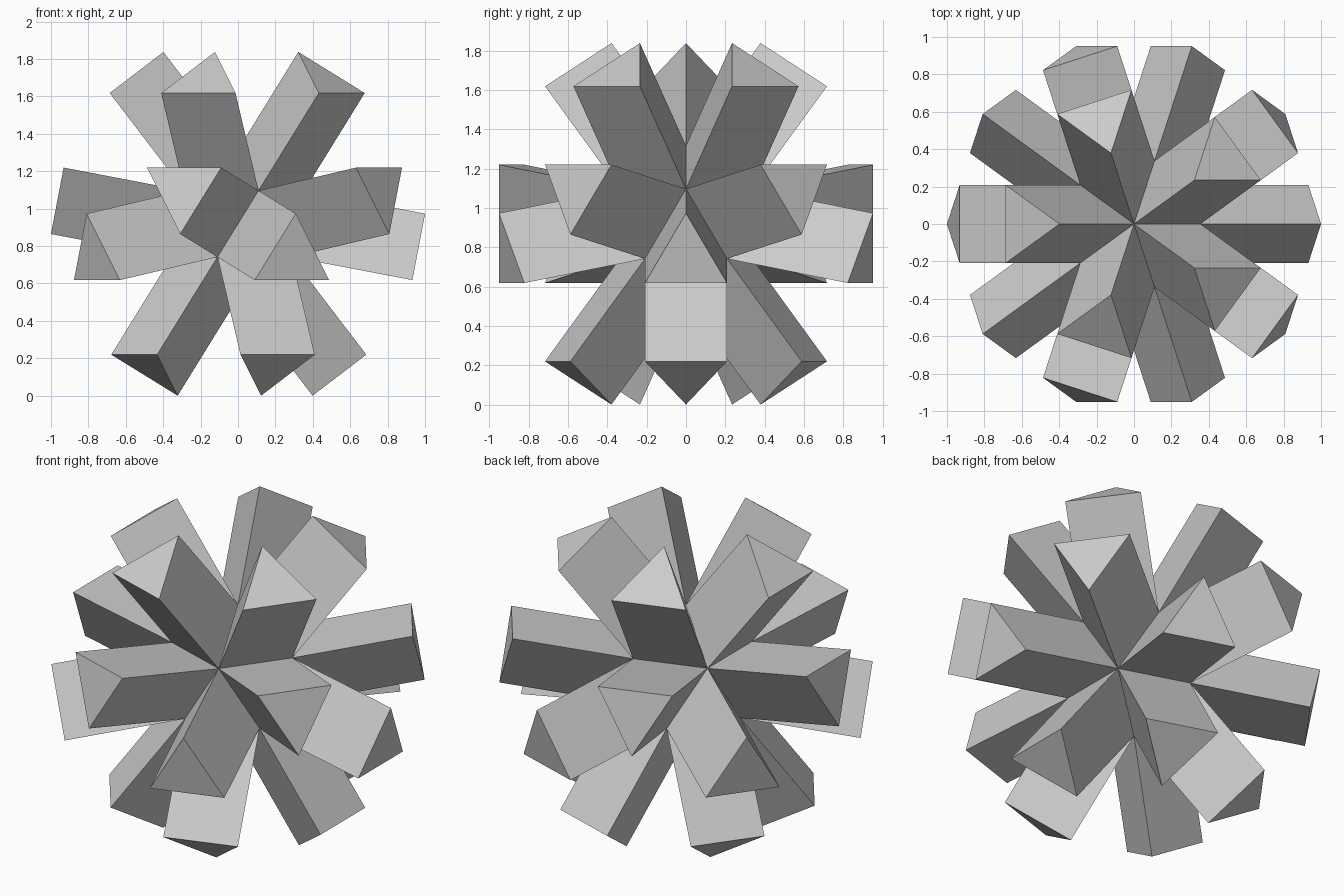
import bpy, bmesh
from mathutils import Vector

if "Cube" in bpy.data.objects:
    bpy.data.objects.remove(bpy.data.objects["Cube"])

# Core icosahedron radius and arm length, chosen so the widest span is 2 units
CORE_R = 0.397
ARM_LEN = 0.6567

bm = bmesh.new()
bmesh.ops.create_icosphere(bm, subdivisions=1, radius=CORE_R)
bm.normal_update()

# Every core face grows its own triangular prism arm
arms = bmesh.ops.extrude_discrete_faces(bm, faces=bm.faces[:])["faces"]
for face in arms:
    direction = face.calc_center_median().normalized()
    bmesh.ops.translate(bm, verts=face.verts[:], vec=direction * ARM_LEN)

# Stand the burst on the ground
lowest = min(v.co.z for v in bm.verts)
bmesh.ops.translate(bm, verts=bm.verts[:], vec=Vector((0, 0, -lowest)))
bmesh.ops.recalc_face_normals(bm, faces=bm.faces[:])

mesh = bpy.data.meshes.new("prism_burst")
bm.to_mesh(mesh)
bm.free()
burst = bpy.data.objects.new("prism_burst", mesh)
bpy.context.collection.objects.link(burst)
